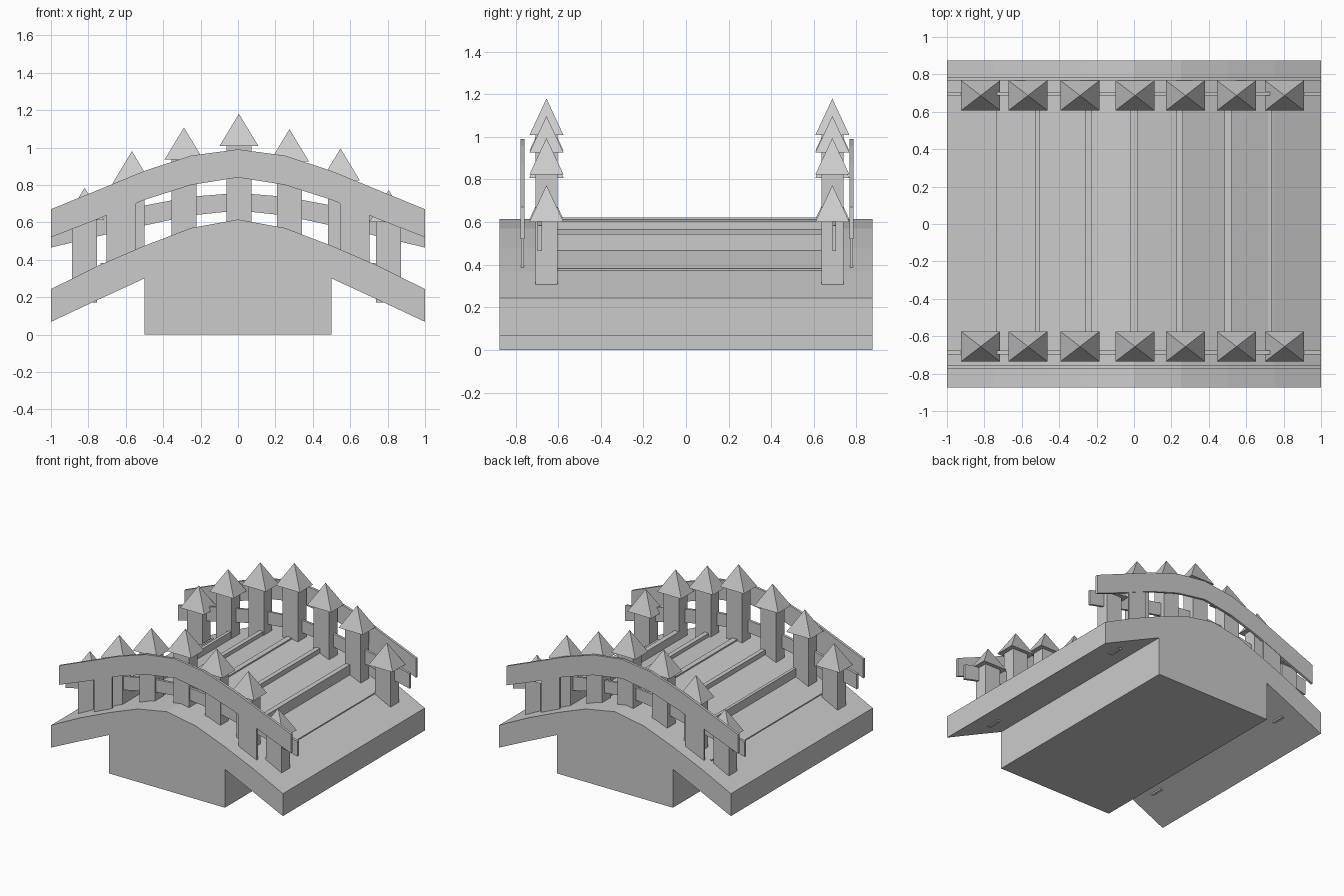
import bpy, bmesh

if "Cube" in bpy.data.objects:
    bpy.data.objects.remove(bpy.data.objects["Cube"])

def make_object(name, verts, faces):
    mesh = bpy.data.meshes.new(name)
    mesh.from_pydata(verts, [], faces)
    bm = bmesh.new()
    bm.from_mesh(mesh)
    bmesh.ops.recalc_face_normals(bm, faces=bm.faces)
    bm.to_mesh(mesh)
    bm.free()
    ob = bpy.data.objects.new(name, mesh)
    bpy.context.collection.objects.link(ob)
    return ob

def box(name, x0, x1, y0, y1, z0, z1):
    v = [(x, y, z) for x in (x0, x1) for y in (y0, y1) for z in (z0, z1)]
    f = [(0, 1, 3, 2), (4, 6, 7, 5), (0, 4, 5, 1), (2, 3, 7, 6), (0, 2, 6, 4), (1, 5, 7, 3)]
    return make_object(name, v, f)

def arch(name, sections, y0, y1):
    """Strip of (x, bottom, top) sections extruded from y0 to y1."""
    v = []
    for x, b, t in sections:
        v += [(x, y0, b), (x, y1, b), (x, y1, t), (x, y0, t)]
    f = [(0, 1, 2, 3)]
    for i in range(len(sections) - 1):
        a, c = 4 * i, 4 * i + 4
        f += [(a + k, a + (k + 1) % 4, c + (k + 1) % 4, c + k) for k in range(4)]
    n = len(v)
    f.append((n - 4, n - 3, n - 2, n - 1))
    return make_object(name, v, f)

def symmetric(half):
    return [(-x, b, t) for x, b, t in reversed(half[1:])] + half

# Arched deck and its foundation block
arch("deck", symmetric([(0, .30, .615), (.25, .30, .57), (.5, .30, .475),
                        (.75, .185, .367), (1, .068, .243)]), -.875, .875)
box("foundation", -.5, .5, -.875, .875, 0, .305)

# Low strips across the deck: x range and top
for x0, x1, top in ((-.735, -.72, .382), (-.527, -.503, .53), (-.262, -.228, .603),
                    (-.021, .021, .622), (.226, .262, .603), (.483, .522, .545),
                    (.72, .735, .382)):
    box("deck_strip", x0, x1, -.70, .735, top - .09, top)

upper = symmetric([(0, .84, .99), (.25, .80, .957), (.5, .72, .875),
                   (.75, .617, .772), (1, .52, .67)])
lower = symmetric([(0, .663, .757), (.25, .637, .737), (.5, .583, .69),
                   (.75, .525, .638), (1, .465, .583)])

# Post centres along the bridge and the tips of their caps
posts = [(-.82, .785), (-.567, .98), (-.289, 1.107), (.005, 1.18),
         (.275, 1.098), (.548, .995), (.805, .773)]

for side, yc, rail_y, low_y, plate_y in (
        ("front", -.655, (-.776, -.757), (-.697, -.677), (-.774, -.76)),
        ("back", .687, (.767, .786), (.687, .705), (.769, .783))):
    # Handrails
    arch(side + "_upper_rail", upper, *rail_y)
    arch(side + "_lower_rail", lower, *low_y)
    # Thin plates holding up the handrail
    for s in (-1, 1):
        x0, x1 = sorted((s * .545, s * .703))
        box(side + "_rail_plate", x0, x1, *plate_y, .375, .71)
    # Posts with pyramid caps
    for x, tip in posts:
        base = tip - .172
        foot = .172 if abs(x) > .7 else .33
        box(side + "_post", x - .067, x + .067, yc - .052, yc + .052, foot, base + .02)
        make_object(side + "_post_cap",
                    [(x - .104, yc - .08, base), (x + .104, yc - .08, base),
                     (x + .104, yc + .08, base), (x - .104, yc + .08, base), (x, yc, tip)],
                    [(0, 1, 2, 3), (0, 1, 4), (1, 2, 4), (2, 3, 4), (3, 0, 4)])
